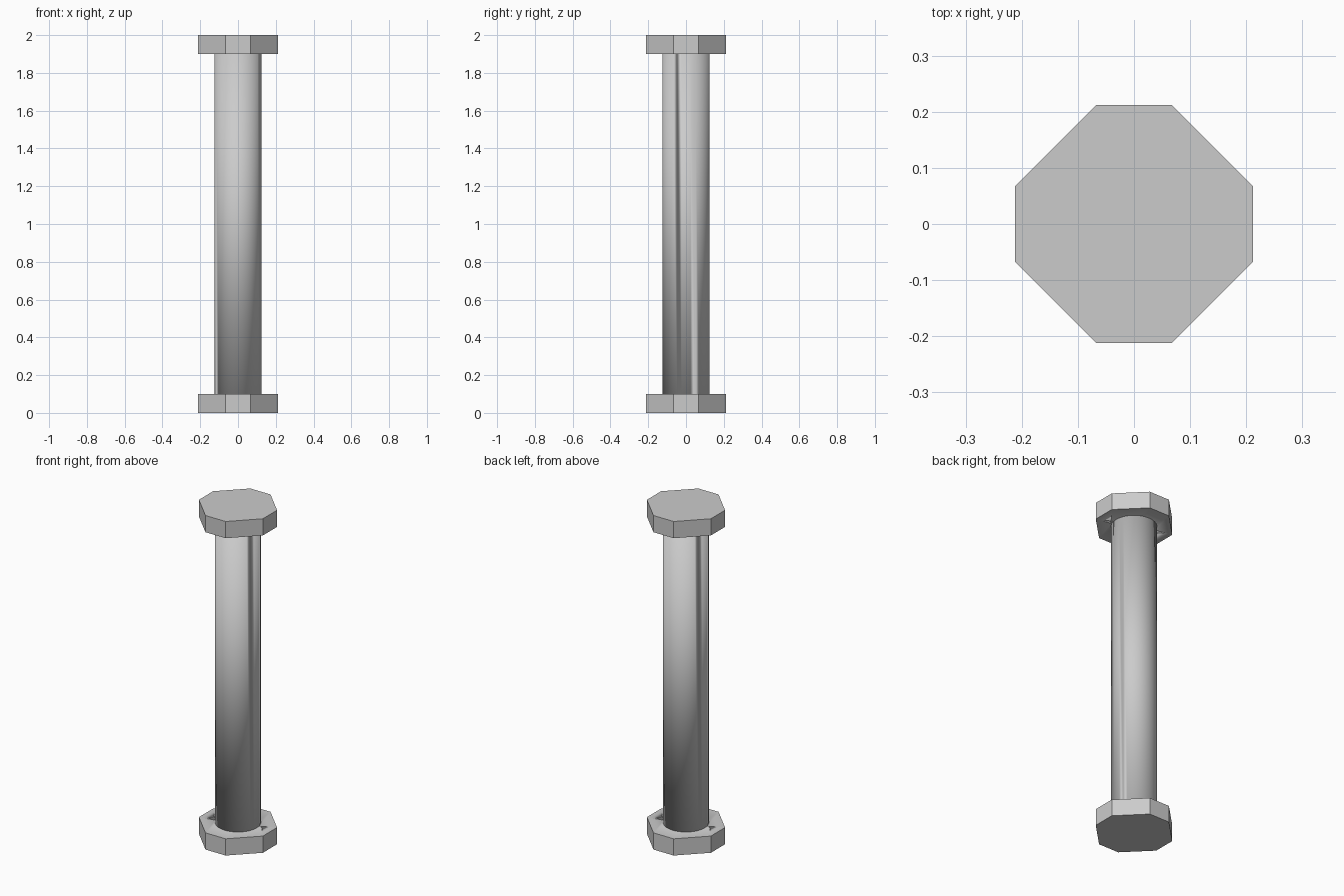
import bpy, bmesh
from math import cos, sin, pi

cube = bpy.data.objects.get("Cube")
if cube:
    bpy.data.objects.remove(cube)

HALF, FLAT = 0.212, 0.067      # cap half width, half length of its straight sides
RADIUS, SIDES = 0.125, 32      # round shaft
HEIGHT, CAP = 2.0, 0.1

# One plain grey for the whole column
grey = bpy.data.materials.new("stone_grey")
grey.use_nodes = True
colour = (0.6, 0.6, 0.6, 1)
grey.diffuse_color = colour
grey.node_tree.nodes["Principled BSDF"].inputs["Base Color"].default_value = colour

octagon = [(HALF, FLAT), (FLAT, HALF), (-FLAT, HALF), (-HALF, FLAT),
           (-HALF, -FLAT), (-FLAT, -HALF), (FLAT, -HALF), (HALF, -FLAT)]
circle = [(RADIUS * cos(2 * pi * i / SIDES), RADIUS * sin(2 * pi * i / SIDES))
          for i in range(SIDES)]

bm = bmesh.new()


def ring(points, z):
    """Closed loop of edges at height z."""
    verts = [bm.verts.new((x, y, z)) for x, y in points]
    return [bm.edges.new((v, verts[i - 1])) for i, v in enumerate(verts)]


# Bottom cap, shaft and top cap as one continuous skin
rings = [ring(octagon, 0), ring(octagon, CAP), ring(circle, CAP),
         ring(circle, HEIGHT - CAP), ring(octagon, HEIGHT - CAP), ring(octagon, HEIGHT)]
for lower, upper in zip(rings, rings[1:]):
    bmesh.ops.bridge_loops(bm, edges=lower + upper)
for end in (rings[0], rings[-1]):
    bmesh.ops.contextual_create(bm, geom=end)
bmesh.ops.recalc_face_normals(bm, faces=bm.faces)

# Crisp cap edges, soft blend where the shaft meets the caps
for face in bm.faces:
    face.smooth = True
for edge in bm.edges:
    on_rim = all(max(abs(v.co.x), abs(v.co.y)) > HALF - 0.01 for v in edge.verts)
    edge.smooth = not on_rim

mesh = bpy.data.meshes.new("column")
bm.to_mesh(mesh)
bm.free()
mesh.materials.append(grey)
column = bpy.data.objects.new("column", mesh)
bpy.context.collection.objects.link(column)
